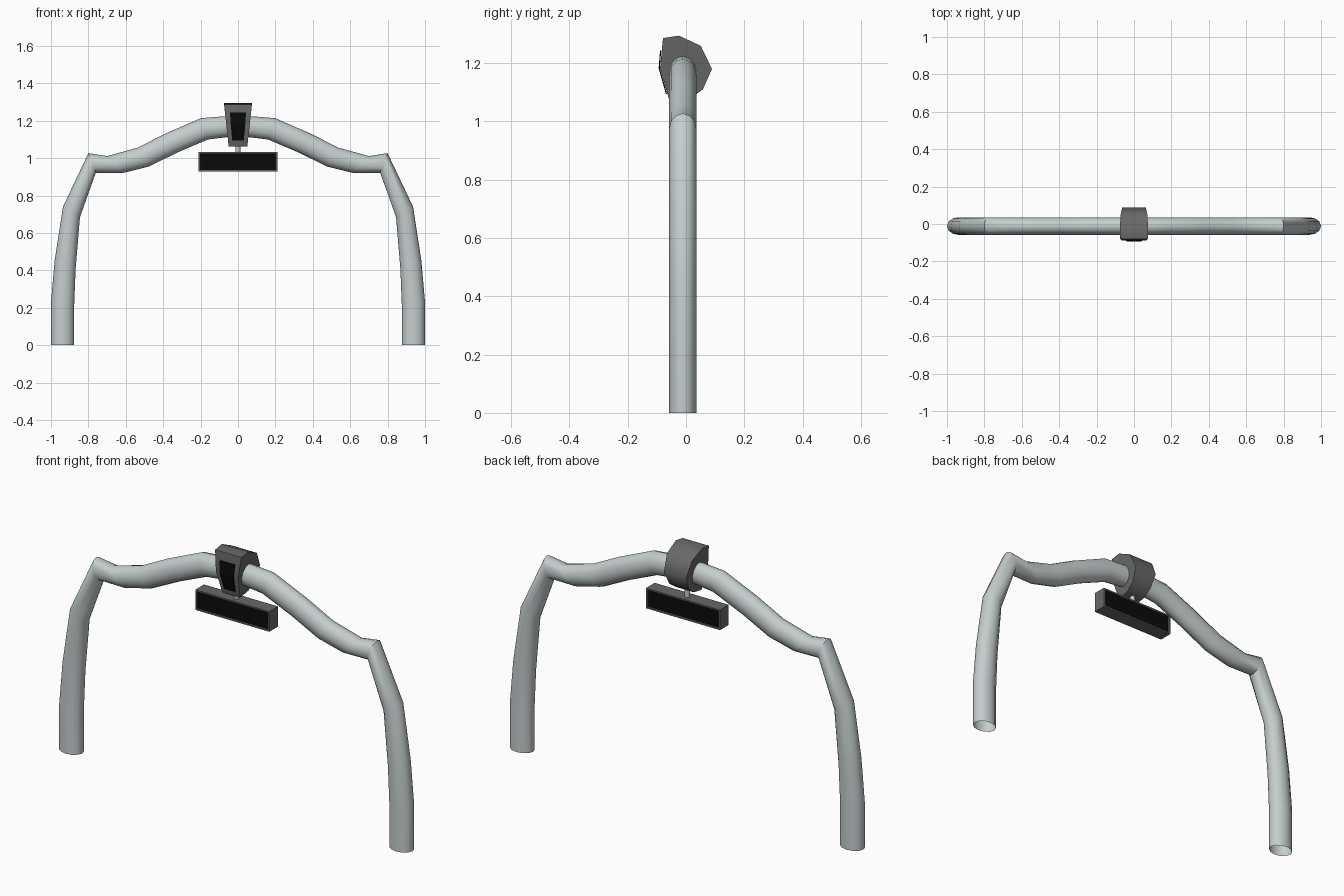
import bpy, bmesh
from math import sin, cos, pi, radians
from mathutils import Vector

cube = bpy.data.objects.get("Cube")
if cube:
    bpy.data.objects.remove(cube, do_unlink=True)

MID_Y = -0.011


def material(name, colour):
    m = bpy.data.materials.new(name)
    m.use_nodes = True
    m.diffuse_color = (*colour, 1)
    bsdf = m.node_tree.nodes["Principled BSDF"]
    bsdf.inputs["Base Color"].default_value = (*colour, 1)
    bsdf.inputs["Roughness"].default_value = 0.6
    return m


PALE = material("pale grey metal", (0.56, 0.61, 0.61))
GREY = material("dark grey plastic", (0.14, 0.14, 0.14))
BLACK = material("black screen", (0.003, 0.003, 0.003))


def finish(bm, name, mats, smooth=None):
    bmesh.ops.recalc_face_normals(bm, faces=bm.faces)
    mesh = bpy.data.meshes.new(name)
    bm.to_mesh(mesh)
    bm.free()
    for m in mats:
        mesh.materials.append(m)
    obj = bpy.data.objects.new(name, mesh)
    bpy.context.collection.objects.link(obj)
    if smooth:
        bpy.ops.object.select_all(action="DESELECT")
        obj.select_set(True)
        bpy.context.view_layer.objects.active = obj
        bpy.ops.object.shade_smooth_by_angle(angle=radians(smooth))
    return obj


def skin(bm, rings, closed):
    """Join successive rows of points with quads."""
    rows = [[bm.verts.new(p) for p in ring] for ring in rings]
    n = len(rows[0])
    for a, b in zip(rows, rows[1:]):
        for i in range(n if closed else n - 1):
            j = (i + 1) % n
            bm.faces.new((a[i], a[j], b[j], b[i]))
    return rows


# Arch tube: outer and inner edge of each section, from foot to crown
sections = [
    ((1.0, 0), (0.876, 0)),
    ((1.0, 0.23), (0.876, 0.21)),
    ((0.98, 0.455), (0.868, 0.41)),
    ((0.936, 0.74), (0.845, 0.685)),
    ((0.80, 1.027), (0.76, 0.922)),
    ((0.70, 1.011), (0.615, 0.921)),
    ((0.537, 1.056), (0.476, 0.955)),
    ((0.387, 1.132), (0.325, 1.03)),
    ((0.198, 1.214), (0.16, 1.10)),
    ((0.07, 1.224), (0.06, 1.112)),
]
half = [(Vector((o[0], MID_Y, o[1])), Vector((i[0], MID_Y, i[1]))) for o, i in sections]
flip = Vector((-1, 1, 1))
path = half + [(o * flip, i * flip) for o, i in reversed(half)]
SIDES = 12
rings = []
for outer, inner in path:
    centre, arm = (outer + inner) / 2, (outer - inner) / 2
    rings.append([centre + arm * cos(t) + Vector((0, 0.047 * sin(t), 0))
                  for t in (2 * pi * k / SIDES for k in range(SIDES))])
bm = bmesh.new()
skin(bm, rings, True)
finish(bm, "arch_tube", [PALE], 45)


# Clamp housing: side profile (y, z) spread sideways, narrowing downwards
def half_width(z):
    return 0.05 + (z - 1.063) * 0.11


profile = [(-0.089, 1.183), (-0.079, 1.286), (-0.024, 1.294), (0.051, 1.259),
           (0.089, 1.18), (0.058, 1.11), (0.01, 1.075), (-0.055, 1.063)]
bm = bmesh.new()
rows = skin(bm, [[(s * half_width(z), y, z) for y, z in profile] for s in (-1, 1)], True)
for row in rows:
    bm.faces.new(row)
finish(bm, "clamp_housing", [GREY], 50)

# Screen plate following the bent front of the housing
bm = bmesh.new()
skin(bm, [[(s * w, y, z) for s in (-1, 1)] for w, y, z in
          [(0.043, -0.087, 1.243), (0.039, -0.092, 1.183), (0.031, -0.067, 1.094)]], False)
plate = finish(bm, "housing_screen", [BLACK])
solid = plate.modifiers.new("thickness", "SOLIDIFY")
solid.thickness = 0.004
solid.offset = 0

# Stem between the housing and the hanging panel
bm = bmesh.new()
bmesh.ops.create_cone(bm, cap_ends=True, segments=12, radius1=0.013, radius2=0.013, depth=0.08)
bmesh.ops.translate(bm, verts=bm.verts, vec=(0, MID_Y, 1.06))
finish(bm, "panel_stem", [PALE], 40)

# Hanging panel with a recessed screen on the front and the back
bm = bmesh.new()
bmesh.ops.create_cube(bm, size=1)
bmesh.ops.scale(bm, verts=bm.verts, vec=(0.42, 0.07, 0.104))
bmesh.ops.translate(bm, verts=bm.verts, vec=(0, MID_Y, 0.98))
bm.normal_update()
screens = [f for f in bm.faces if abs(f.normal.y) > 0.9]
bmesh.ops.inset_individual(bm, faces=screens, thickness=0.011)
bmesh.ops.inset_individual(bm, faces=screens, thickness=0.001, depth=-0.006)
for f in screens:
    f.material_index = 1
finish(bm, "hanging_panel", [GREY, BLACK])
